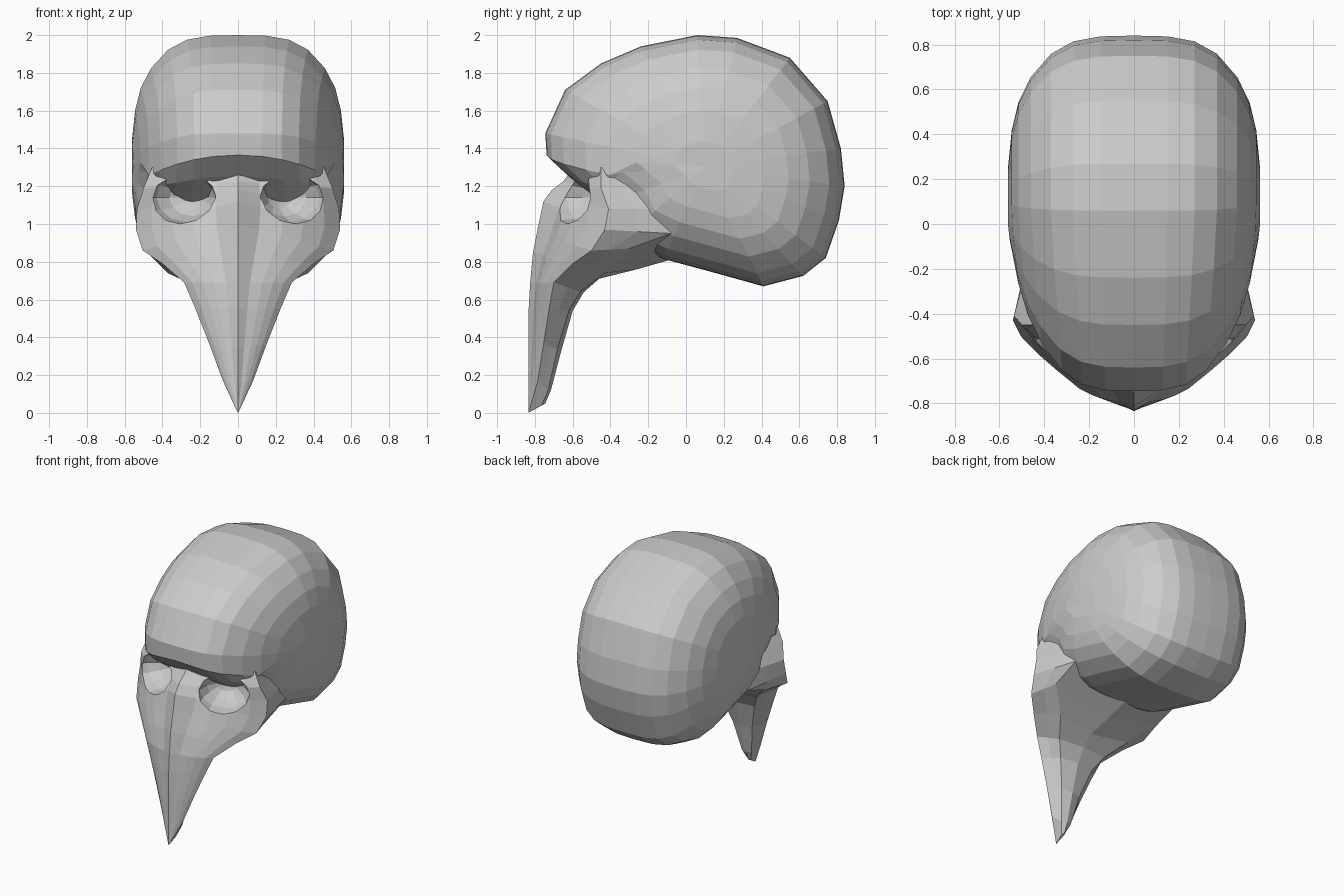
import bpy, bmesh
from math import pi
from mathutils import Vector

if "Cube" in bpy.data.objects:
    bpy.data.objects.remove(bpy.data.objects["Cube"])


def loft(name, rings, poles=(None, None)):
    """Skin closed rings of equal length; ends are closed with a fan or a cap."""
    bm = bmesh.new()
    rows = [[bm.verts.new(p) for p in r] for r in rings]
    n = len(rows[0])
    for a, b in zip(rows, rows[1:]):
        for i in range(n):
            j = (i + 1) % n
            bm.faces.new((a[i], a[j], b[j], b[i]))
    for row, pole in zip((rows[0], rows[-1]), poles):
        if pole is None:
            bm.faces.new(row)
        else:
            v = bm.verts.new(pole)
            for i in range(n):
                bm.faces.new((row[i], row[(i + 1) % n], v))
    bmesh.ops.recalc_face_normals(bm, faces=bm.faces)
    me = bpy.data.meshes.new(name)
    bm.to_mesh(me)
    bm.free()
    ob = bpy.data.objects.new(name, me)
    bpy.context.collection.objects.link(ob)
    return ob


# Cranium: side profile shrunk towards its centre at stations across the width
profile = [(-.738, 1.365), (-.745, 1.48), (-.64, 1.71), (-.45, 1.85), (-.24, 1.94),
           (.06, 2.0), (.27, 1.985), (.55, 1.88), (.75, 1.65), (.82, 1.4),
           (.84, 1.2), (.81, 1.02), (.74, .82), (.62, .725), (.41, .67),
           (.14, .745), (-.12, .815), (-.34, .92), (-.43, 1.1), (-.62, 1.255)]
stations = [(.15, .995), (.27, .965), (.37, .89), (.46, .75), (.515, .6), (.545, .43), (.562, .2)]
cy, cz = .1, 1.3


def section(x, s):
    ring = []
    for y, z in profile:
        py, pz = cy + (y - cy) * s, cz + (z - cz) * s
        px = x * (1 - .2 * max(0, -py))
        if py < -.35 and 1.2 < pz < 1.4:
            pz -= .3 * x * x
        ring.append((px, py, pz))
    return ring


half = [section(*st) for st in stations]
mirrored = [[(-x, y, z) for x, y, z in r] for r in reversed(half)]
loft("cranium", mirrored + [section(0, 1)] + half,
     ((-.562, cy, cz), (.562, cy, cz)))

# Beak and cheeks: each row has ridge, side edge, back edge, back centre, bulge
rows = [
    ((0, -.835, .03), (.015, -.825, .03), (.010, -.765, .04), (0, -.745, .05), 0),
    ((0, -.835, .16), (.08, -.785, .17), (.04, -.73, .12), (0, -.715, .12), .008),
    ((0, -.835, .35), (.15, -.755, .36), (.08, -.68, .34), (0, -.66, .33), .012),
    ((0, -.833, .55), (.225, -.725, .55), (.14, -.62, .54), (0, -.60, .54), .015),
    ((0, -.825, .69), (.285, -.70, .69), (.20, -.56, .64), (0, -.54, .64), .02),
    ((0, -.81, .85), (.40, -.60, .79), (.30, -.43, .74), (0, -.46, .71), .03),
    ((0, -.78, 1.0), (.505, -.50, .86), (.45, -.30, .87), (0, -.26, .76), .045),
    ((0, -.755, 1.12), (.54, -.43, .97), (.46, -.08, .95), (0, -.05, .82), .055),
    ((0, -.71, 1.18), (.535, -.41, 1.08), (.46, -.12, 1.08), (0, 0, 1.0), .065),
    ((0, -.65, 1.225), (.50, -.45, 1.19), (.43, -.2, 1.19), (0, 0, 1.15), .05),
    ((0, -.58, 1.32), (.455, -.45, 1.30), (.39, -.25, 1.3), (0, 0, 1.3), .0),
]
rings = []
for ridge, edge, back, centre, bulge in rows:
    r, e, b, c = map(Vector, (ridge, edge, back, centre))
    right = [r.lerp(e, t) + Vector((0, -bulge * k, 0))
             for t, k in ((.22, -.2), (.45, .7), (.65, 1), (.85, .8))]
    right += [e, e.lerp(b, .5), b]
    left = [Vector((-p.x, p.y, p.z)) for p in reversed(right)]
    rings.append([r] + right + [c] + left)
face = loft("beak_and_cheeks", rings, ((0, -.835, 0), None))

# Eye sockets hollowed out of the face
for side in (-1, 1):
    bpy.ops.mesh.primitive_uv_sphere_add(segments=12, ring_count=8, radius=1,
                                         location=(side * .31, -.63, 1.14),
                                         rotation=(pi / 2, 0, side * .45))
    cutter = bpy.context.object
    cutter.name = "socket_cutter"
    cutter.scale = (.19, .14, .22)
    cutter.hide_render = True
    mod = face.modifiers.new("socket", 'BOOLEAN')
    mod.operation = 'DIFFERENCE'
    mod.solver = 'EXACT'
    mod.object = cutter
    bpy.context.view_layer.objects.active = face
    bpy.ops.object.modifier_apply(modifier=mod.name)
    bpy.data.objects.remove(cutter)
